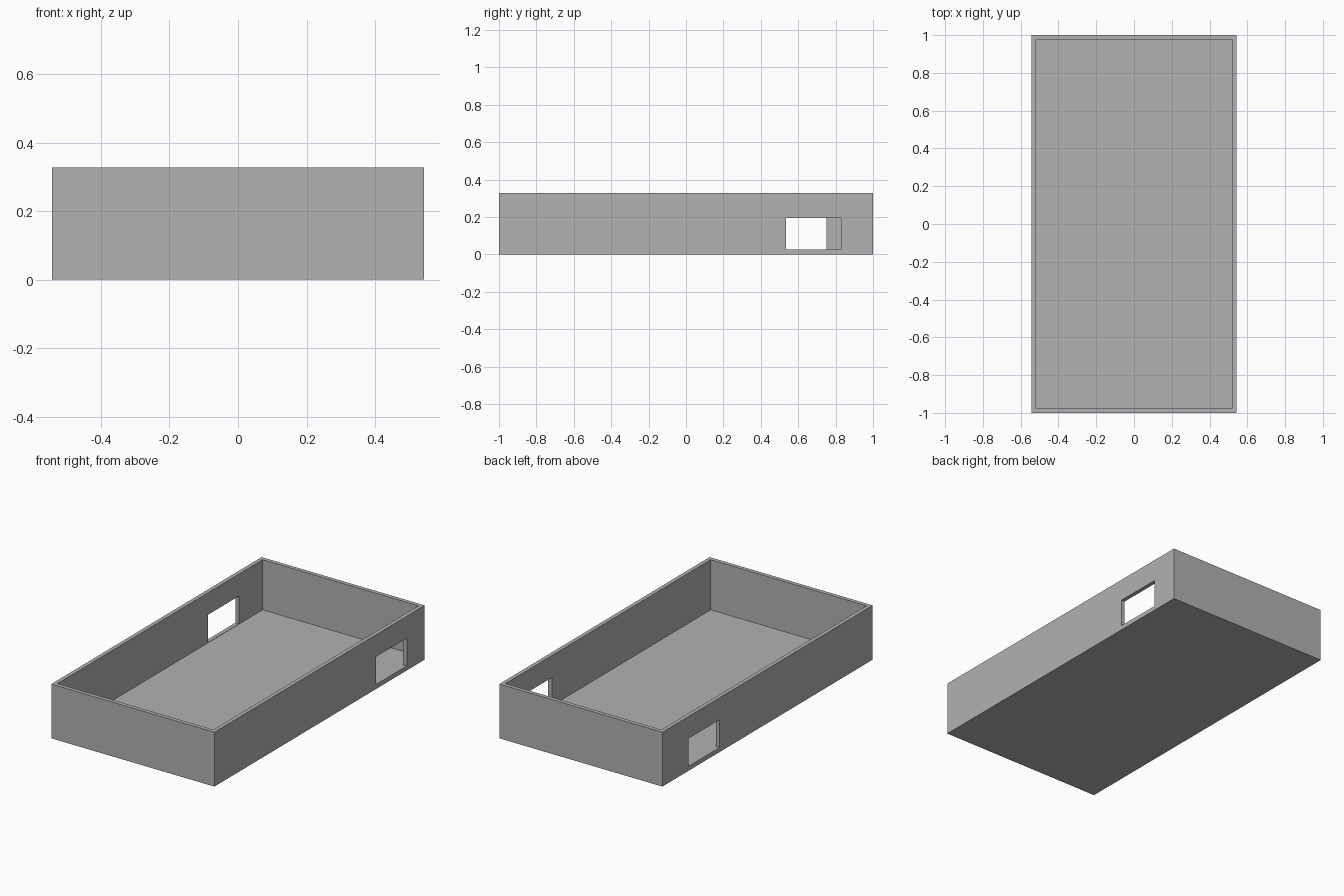
import bpy

old = bpy.data.objects.get("Cube")
if old:
    bpy.data.objects.remove(old, do_unlink=True)

HALF_X, HALF_Y, HEIGHT = 0.543, 1.0, 0.327
WALL, FLOOR = 0.024, 0.025
SILL, LINTEL = 0.027, 0.194

grey = bpy.data.materials.new("plain grey")
grey.use_nodes = True
grey.diffuse_color = (0.445, 0.445, 0.445, 1)
grey.node_tree.nodes["Principled BSDF"].inputs["Base Color"].default_value = grey.diffuse_color


def box(name, low, high):
    """Box between two opposite corners."""
    bpy.ops.mesh.primitive_cube_add(size=1)
    obj = bpy.context.object
    obj.name = name
    for v in obj.data.vertices:
        v.co = [h if c > 0 else l for c, l, h in zip(v.co, low, high)]
    obj.data.materials.append(grey)
    return obj


def cut(target, cutter):
    """Subtract the cutter and discard it."""
    cutter.hide_render = True
    mod = target.modifiers.new("cut", "BOOLEAN")
    mod.operation = "DIFFERENCE"
    mod.solver = "EXACT"
    mod.object = cutter
    bpy.context.view_layer.objects.active = target
    bpy.ops.object.modifier_apply(modifier=mod.name)
    bpy.data.objects.remove(cutter, do_unlink=True)


# Open tray with thin walls and a floor
tray = box("open_tray", (-HALF_X, -HALF_Y, 0), (HALF_X, HALF_Y, HEIGHT))
inner_x, inner_y = HALF_X - WALL, HALF_Y - WALL
cut(tray, box("cavity_cutter", (-inner_x, -inner_y, FLOOR), (inner_x, inner_y, HEIGHT + 0.1)))

# One rectangular opening in each long wall, slightly offset from each other
for side, start, end in ((1, 0.535, 0.83), (-1, 0.455, 0.75)):
    x = side * (HALF_X - WALL / 2)
    cut(tray, box("opening_cutter", (x - 0.05, start, SILL), (x + 0.05, end, LINTEL)))
